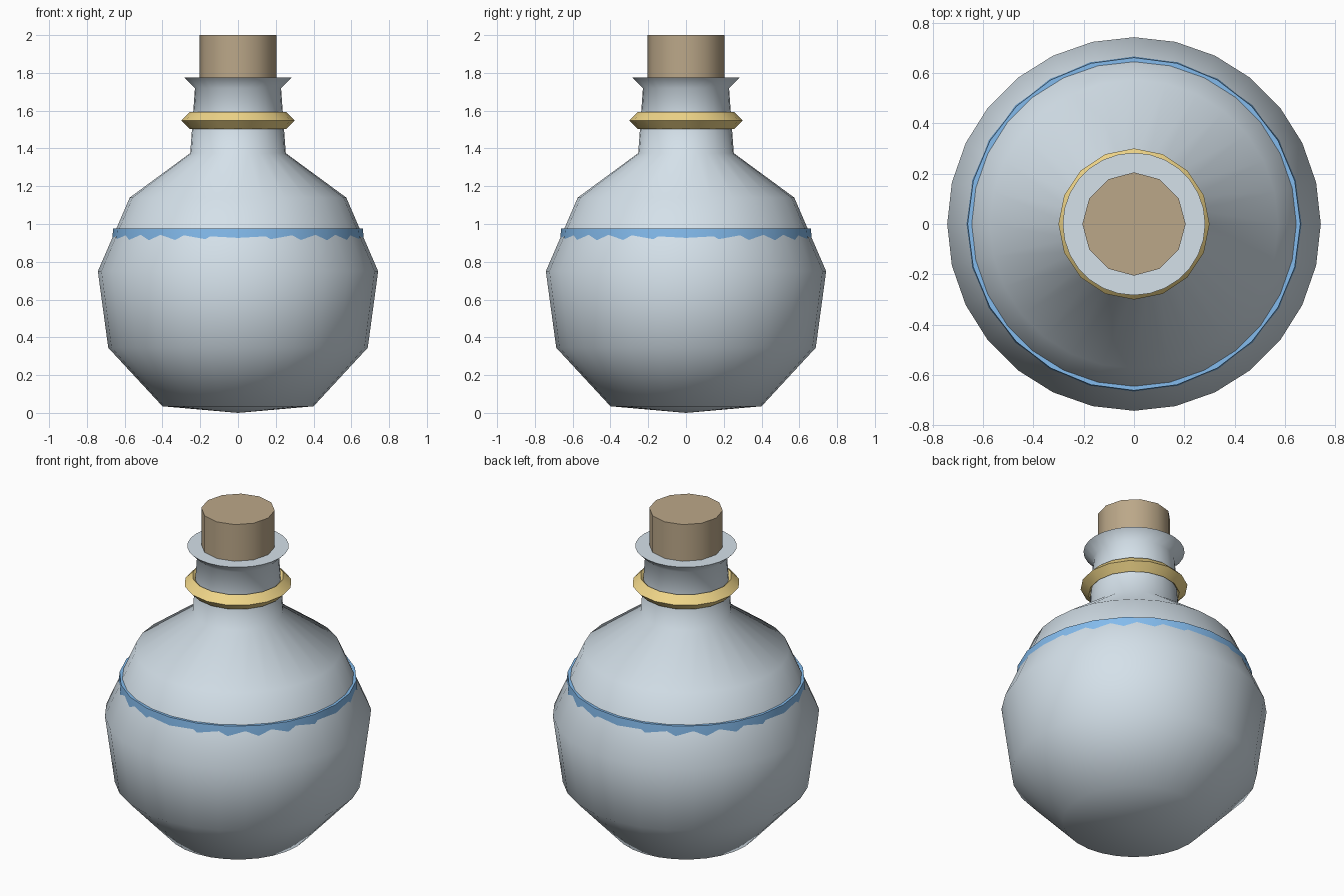
import bpy, bmesh
from math import sin, cos, pi, radians

if "Cube" in bpy.data.objects:
    bpy.data.objects.remove(bpy.data.objects["Cube"])


def lathe(name, profile, sides, color, closed=False):
    """Spin (radius, height) points round z; a zero radius makes a pole."""
    bm = bmesh.new()
    rings = []
    for r, z in profile:
        if r == 0:
            rings.append([bm.verts.new((0, 0, z))] * sides)
        else:
            rings.append([bm.verts.new((r * cos(2 * pi * i / sides), r * sin(2 * pi * i / sides), z))
                          for i in range(sides)])
    pairs = list(zip(rings, rings[1:]))
    if closed:
        pairs.append((rings[-1], rings[0]))
    for a, b in pairs:
        for i in range(sides):
            j = (i + 1) % sides
            bm.faces.new(list(dict.fromkeys((a[i], a[j], b[j], b[i]))))
    # Flat caps on any open rim
    if not closed:
        for ring, (r, z) in ((rings[0], profile[0]), (rings[-1], profile[-1])):
            if r > 0:
                bm.faces.new(ring)
    bmesh.ops.recalc_face_normals(bm, faces=bm.faces)
    mesh = bpy.data.meshes.new(name)
    bm.to_mesh(mesh)
    bm.free()
    obj = bpy.data.objects.new(name, mesh)
    bpy.context.collection.objects.link(obj)
    mat = bpy.data.materials.new(name + "_colour")
    mat.diffuse_color = (*color, 1)
    mat.use_nodes = True
    mat.node_tree.nodes["Principled BSDF"].inputs["Base Color"].default_value = mat.diffuse_color
    mesh.materials.append(mat)
    bpy.ops.object.select_all(action='DESELECT')
    obj.select_set(True)
    bpy.context.view_layer.objects.active = obj
    bpy.ops.object.shade_smooth_by_angle(angle=radians(58))
    return obj


# Round flask with neck and flared lip
lathe("glass_flask", [(0, 0.0), (0.4, 0.035), (0.687, 0.345), (0.742, 0.75), (0.573, 1.14),
                      (0.253, 1.375), (0.228, 1.72), (0.283, 1.775)], 28, (0.66, 0.75, 0.82))

# Liquid, its top edge just breaking through the glass
lathe("liquid", [(0, 0.04), (0.36, 0.07), (0.64, 0.36), (0.682, 0.75), (0.661, 0.975)],
      24, (0.23, 0.5, 0.85))

# Diamond-section collar on the neck
lathe("neck_ring", [(0.255 + 0.045 * cos(a * pi / 2), 1.548 + 0.045 * sin(a * pi / 2))
                    for a in range(4)], 16, (0.87, 0.67, 0.25), closed=True)

# Cork stopper
lathe("cork", [(0.205, 1.65), (0.205, 2.0)], 12, (0.5, 0.39, 0.25))
